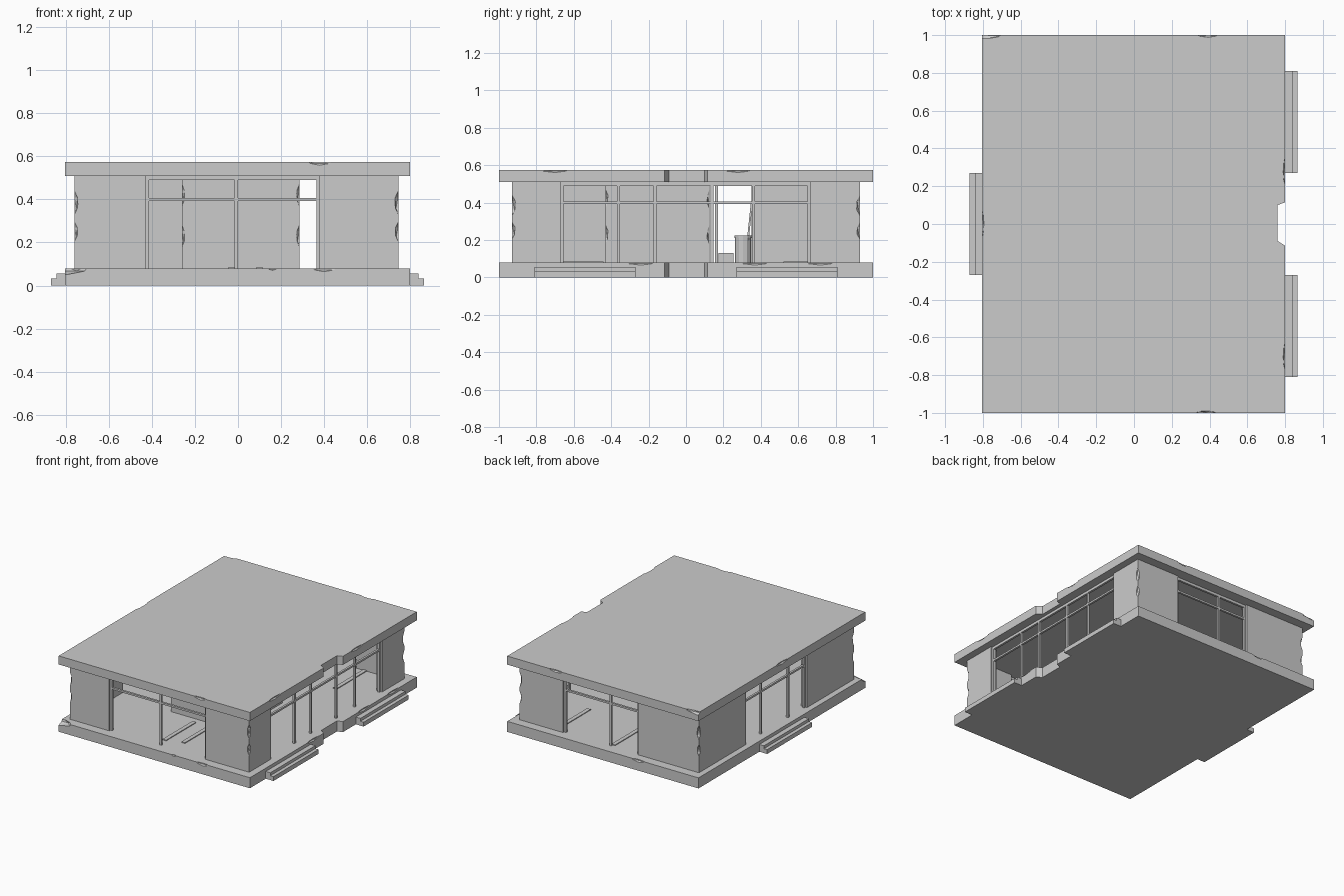
import bpy, bmesh, math
from mathutils import Matrix, Vector

if "Cube" in bpy.data.objects:
    bpy.data.objects.remove(bpy.data.objects["Cube"], do_unlink=True)

concrete = bpy.data.materials.new("concrete_grey")
GREY = (0.6, 0.6, 0.6, 1)
concrete.diffuse_color = GREY
concrete.use_nodes = True
concrete.node_tree.nodes["Principled BSDF"].inputs["Base Color"].default_value = GREY

BASE_TOP, ROOF_LOW, ROOF_TOP = 0.08, 0.51, 0.575
X0, X1, Y0, Y1 = -0.76, 0.745, -0.93, 0.93   # outer wall faces
WALL = 0.05


def finish(name, bm):
    mesh = bpy.data.meshes.new(name)
    bmesh.ops.recalc_face_normals(bm, faces=bm.faces)
    bm.to_mesh(mesh)
    bm.free()
    obj = bpy.data.objects.new(name, mesh)
    mesh.materials.append(concrete)
    bpy.context.collection.objects.link(obj)
    return obj


def add_box(bm, x, y, z):
    size = Vector((x[1] - x[0], y[1] - y[0], z[1] - z[0]))
    mid = Vector((sum(x) / 2, sum(y) / 2, sum(z) / 2))
    bmesh.ops.create_cube(bm, size=1, matrix=Matrix.Translation(mid) @ Matrix.Diagonal((*size, 1)))


def box(name, x, y, z):
    bm = bmesh.new()
    add_box(bm, x, y, z)
    return finish(name, bm)


def prism(name, points, z0, z1):
    bm = bmesh.new()
    face = bm.faces.new([bm.verts.new((x, y, z0)) for x, y in points])
    top = bmesh.ops.extrude_face_region(bm, geom=[face])["geom"]
    bmesh.ops.translate(bm, verts=[v for v in top if isinstance(v, bmesh.types.BMVert)],
                        vec=(0, 0, z1 - z0))
    return finish(name, bm)


def chip(obj, places):
    """Knock small faceted pieces out of edges; each place is centre, half size."""
    bm = bmesh.new()
    for centre, half in places:
        m = Matrix.Translation(centre) @ Matrix.Diagonal((*half, 1)) @ Matrix.Rotation(0.4, 4, "Z")
        bmesh.ops.create_icosphere(bm, subdivisions=1, radius=1, matrix=m)
    cutter = finish("chip_cutter", bm)
    cutter.hide_render = True
    mod = obj.modifiers.new("chips", "BOOLEAN")
    mod.operation, mod.solver, mod.object = "DIFFERENCE", "EXACT", cutter
    graph = bpy.context.evaluated_depsgraph_get()
    mesh = bpy.data.meshes.new_from_object(obj.evaluated_get(graph))
    obj.modifiers.clear()
    obj.data = mesh
    bpy.data.objects.remove(cutter, do_unlink=True)


# Floor and roof slabs, with a ragged notch in the left edge
outline = [(-0.805, -1), (0.8, -1), (0.8, -0.115), (0.76, -0.09),
           (0.76, 0.1), (0.8, 0.115), (0.8, 1), (-0.805, 1)]
floor = prism("floor_slab", outline, 0, BASE_TOP)
roof = prism("roof_slab", outline, ROOF_LOW, ROOF_TOP)
along_x, along_y = (0.06, 0.012, 0.016), (0.012, 0.08, 0.014)
chip(roof, [((0.38, -1, ROOF_TOP), along_x), ((0.39, 1, ROOF_TOP), along_x),
            ((-0.79, 1, ROOF_TOP), (0.1, 0.02, 0.02)),
            ((0.8, -0.7, ROOF_TOP), along_y), ((0.8, 0.28, ROOF_TOP), along_y),
            ((-0.805, 0, ROOF_TOP), along_y)])
chip(floor, [((0.4, -1, BASE_TOP), along_x), ((-0.8, -1, BASE_TOP), (0.11, 0.05, 0.03)),
             ((0.16, -1, BASE_TOP), (0.02, 0.01, 0.01)), ((-0.3, 1, BASE_TOP), along_x),
             ((0.8, -0.24, BASE_TOP), along_y), ((0.8, 0.37, BASE_TOP), along_y),
             ((0.8, 0.72, BASE_TOP), along_y)])

# Two-tier entrance steps
for name, side, y in (("step_left_front", 1, -0.54), ("step_left_back", 1, 0.54),
                      ("step_right", -1, 0)):
    edge = 0.8 if side > 0 else -0.805
    span = (y - 0.27, y + 0.27)
    bm = bmesh.new()
    add_box(bm, sorted((edge, edge + side * 0.065)), span, (0, 0.033))
    add_box(bm, sorted((edge, edge + side * 0.038)), span, (0.033, 0.055))
    finish(name, bm)


# L-shaped corner walls: outer corner, end of the arm along x, end of the arm along y
corners = (("wall_front_left", X1, Y0, 0.38, -0.67), ("wall_back_left", X1, Y1, 0.38, 0.665),
           ("wall_back_right", X0, Y1, -0.25, 0.365), ("wall_front_right", X0, Y0, -0.43, -0.365))
for name, cx, cy, ex, ey in corners:
    ix, iy = cx - math.copysign(WALL, cx), cy - math.copysign(WALL, cy)
    wall = prism(name, [(cx, cy), (ex, cy), (ex, iy), (ix, iy), (ix, ey), (cx, ey)],
                 BASE_TOP, ROOF_LOW)
    chip(wall, [((cx, cy, 0.385), (0.018, 0.02, 0.055)), ((cx, cy, 0.25), (0.016, 0.018, 0.045))])

# Inner core block with worn corners
core = box("inner_core", (-0.26, 0.285), (-0.43, 0.125), (BASE_TOP, ROOF_LOW))
chip(core, [((x, y, z), (0.014, 0.014, 0.05))
            for x in (-0.26, 0.285) for y in (-0.43, 0.125) for z in (0.23, 0.42)])


# Window frames: posts, a transom and a top rail along one side
def window_frame(name, axis, plane, posts):
    bm = bmesh.new()
    depth = (plane - 0.008, plane + 0.008)

    def bar(along, z):
        add_box(bm, *((along, depth) if axis == "x" else (depth, along)), z)

    for p in posts:
        bar((p - 0.008, p + 0.008), (BASE_TOP, ROOF_LOW))
    bar((posts[0], posts[-1]), (0.393, 0.407))
    bar((posts[0], posts[-1]), (0.49, ROOF_LOW))
    finish(name, bm)


inset = 0.02
window_frame("front_window_frame", "x", Y0 + inset, (-0.422, -0.008, 0.372))
window_frame("back_window_frame", "x", Y1 - inset, (-0.242, -0.008, 0.372))
window_frame("left_window_frame", "y", X1 - inset, (-0.662, -0.362, -0.165, 0.138, 0.362, 0.657))
window_frame("right_window_frame", "y", X0 + inset, (-0.357, -0.163, 0.163, 0.357))

# Broken furniture behind the core: a stool drum, low box and leaning board
bm = bmesh.new()
for z, r in ((0.15, 0.043), (0.218, 0.047)):
    bmesh.ops.create_cone(bm, cap_ends=True, segments=12, radius1=r, radius2=r,
                          depth=0.14 if z < 0.2 else 0.012,
                          matrix=Matrix.Translation((-0.1, 0.305, z)))
finish("drum", bm)
box("low_box", (-0.14, -0.06), (0.175, 0.255), (BASE_TOP, 0.13))
board = box("leaning_board", (-0.03, 0.03), (-0.005, 0.005), (0, 0.3))
board.location = (-0.1, 0.32, 0.1)
board.rotation_euler.x = math.radians(-6)

# Loose planks on the floor
for i, (x, y) in enumerate(((-0.03, -0.66), (0.1, -0.62), (-0.02, 0.72), (0.45, 0.7))):
    box(f"floor_plank_{i + 1}", (x - 0.015, x + 0.015), (y - 0.18, y + 0.18),
        (BASE_TOP, BASE_TOP + 0.006))
